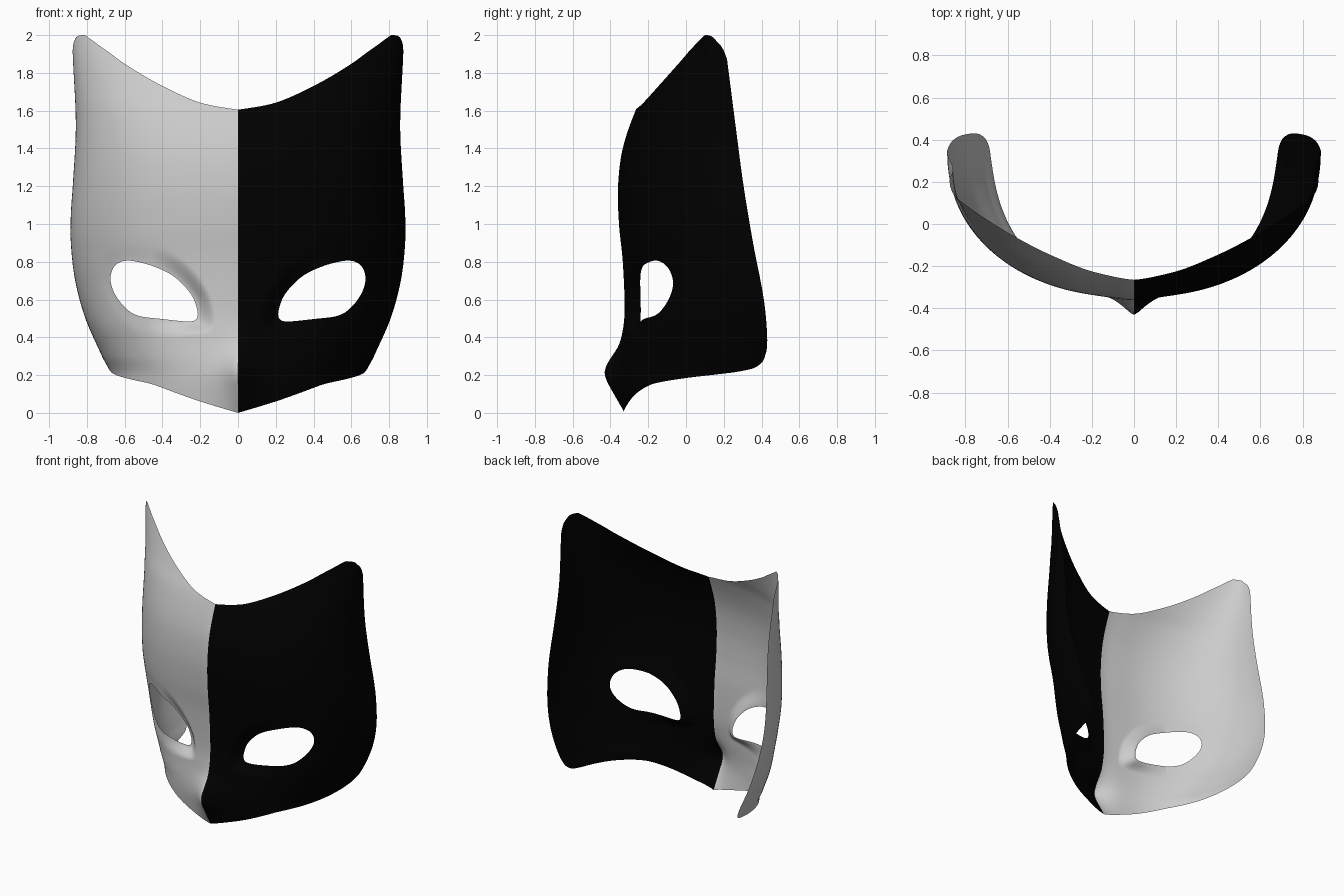
import bpy, bmesh, math
from mathutils import Vector

if "Cube" in bpy.data.objects:
    bpy.data.objects.remove(bpy.data.objects["Cube"])

def hermite(p0, p1, p2, p3, t):
    return p1 + 0.5 * t * (p2 - p0 + t * (2*p0 - 5*p1 + 4*p2 - p3 + t * (3*(p1 - p2) + p3 - p0)))

def table(pts):
    """Smooth function through (z, value) points."""
    def f(z):
        z = min(max(z, pts[0][0]), pts[-1][0])
        i = 0
        while i < len(pts) - 2 and z > pts[i + 1][0]:
            i += 1
        slope = lambda a, b: (pts[b][1] - pts[a][1]) / (pts[b][0] - pts[a][0])
        n = len(pts) - 1
        h = pts[i + 1][0] - pts[i][0]
        t = (z - pts[i][0]) / h
        m0 = slope(max(i - 1, 0), i + 1) * h
        m1 = slope(i, min(i + 2, n)) * h
        a, b = pts[i][1], pts[i + 1][1]
        return ((2*t**3 - 3*t*t + 1)*a + (t**3 - 2*t*t + t)*m0
                + (3*t*t - 2*t**3)*b + (t**3 - t*t)*m1)
    return f

def spline(pts, steps, closed=False):
    pts = [Vector(p) for p in pts]
    n = len(pts)
    get = (lambda i: pts[i % n]) if closed else (lambda i: pts[min(max(i, 0), n - 1)])
    out = [hermite(get(i-1), get(i), get(i+1), get(i+2), k / steps)
           for i in range(n if closed else n - 1) for k in range(steps)]
    return out if closed else out + [pts[-1]]

# Half width, side edge depth, centre depth, nose height and fullness at each level
half_width = table([(0, .68), (.2, .675), (.3, .72), (.5, .808), (.7, .862), (.9, .885),
                    (1.05, .885), (1.2, .875), (1.45, .86), (1.6, .86), (1.9, .875), (2, .875)])
side_y = table([(0, .42), (.3, .425), (.4, .43), (.6, .412), (.9, .355), (1.2, .305),
                (1.5, .265), (1.85, .22), (2, .2)])
centre_y = table([(0, -.325), (.2, -.353), (.4, -.335), (.55, -.325), (.8, -.335), (1, -.355),
                  (1.2, -.36), (1.4, -.335), (1.605, -.265), (1.71, -.205), (1.87, -.12), (2, -.05)])
nose = table([(0, 0), (.1, .04), (.2, .077), (.25, .07), (.3, .045), (.36, .016), (.45, .002), (.55, 0), (2, 0)])
fullness = table([(0, .8), (.25, .8), (.45, .8), (.7, .91), (.9, .93), (2, .93)])
S = 0.88  # scales the wrap angle to roughly match width

def surface(a, z, eye_dist):
    """Point on the mask at wrap angle a and height z."""
    x = half_width(z) * math.sin(a)
    y = side_y(z) - (side_y(z) - centre_y(z)) * max(math.cos(a), 0) ** fullness(z)
    y += .012 * (1 - math.exp(-(x / .12) ** 2)) * math.exp(-(x / .35) ** 2)
    y -= nose(z) * math.exp(-(x / .075) ** 1.4)
    # eye socket, deepest at the bridge
    k = max(0, 1 - eye_dist / .11)
    y += k * k * (3 - 2 * k) * min(.058, max(.055 - .2 * (x - .22), .006))
    return x, y, z

# Outline in (wrap degrees, height), bottom centre round to top centre
edge = spline([(0, 0), (17, .06), (35.8, .13), (45, .157), (61, .183), (76, .205), (84, .222),
               (88.5, .25), (90, .33), (90, .6), (90, .9), (90, 1.2), (90, 1.5), (90, 1.87), (81, 1.975),
               (71, 2.0), (65, 1.988), (53, 1.92), (43.4, 1.848), (27.4, 1.73), (13.3, 1.642), (0, 1.605)], 8)
outline = [Vector((math.radians(min(p.x, 90)) * S, p.y)) for p in edge]
outline += [Vector((0, 1.605 * (1 - i / 60))) for i in range(1, 60)]

# Eye opening, front view (x, z)
eye = spline([(.218, .50), (.217, .55), (.25, .63), (.33, .715), (.42, .765), (.52, .797), (.6, .805),
              (.655, .775), (.675, .71), (.655, .635), (.6, .56), (.53, .515), (.4, .497), (.26, .484)], 10, True)
eye = [Vector((math.asin(p.x / half_width(p.y)) * S, p.y)) for p in eye]
mid = sum(eye, Vector((0, 0))) / len(eye)
polar = sorted((math.atan2(*(p - mid).yx), (p - mid).length) for p in eye)
polar = [(polar[-1][0] - math.tau, polar[-1][1])] + polar + [(polar[0][0] + math.tau, polar[0][1])]

def eye_point(p):
    d = p - mid
    ang = math.atan2(d.y, d.x)
    for (a0, r0), (a1, r1) in zip(polar, polar[1:]):
        if a0 <= ang <= a1:
            return mid + d.normalized() * (r0 + (r1 - r0) * (ang - a0) / max(a1 - a0, 1e-9))

def mask_half(name, side, material=None):
    bm = bmesh.new()
    rings, rows = 40, []
    for p in outline:
        e = eye_point(p)
        row = []
        for j in range(rings + 1):
            q = e.lerp(p, (j / rings) ** 1.2)
            x, y, z = surface(q.x / S, q.y, (q - e).length)
            row.append(bm.verts.new((side * x, y, z)))
        rows.append(row)
    for i, a in enumerate(rows):
        b = rows[(i + 1) % len(rows)]
        for j in range(rings):
            quad = (a[j], a[j + 1], b[j + 1], b[j])
            bm.faces.new(quad if side > 0 else quad[::-1]).smooth = True
    me = bpy.data.meshes.new(name)
    bm.to_mesh(me)
    bm.free()
    ob = bpy.data.objects.new(name, me)
    bpy.context.collection.objects.link(ob)
    if material:
        me.materials.append(material)

black = bpy.data.materials.new("black")
black.diffuse_color = (0, 0, 0, 1)
black.use_nodes = True
black.node_tree.nodes["Principled BSDF"].inputs["Base Color"].default_value = black.diffuse_color
mask_half("mask_black_half", 1, black)
mask_half("mask_grey_half", -1)
